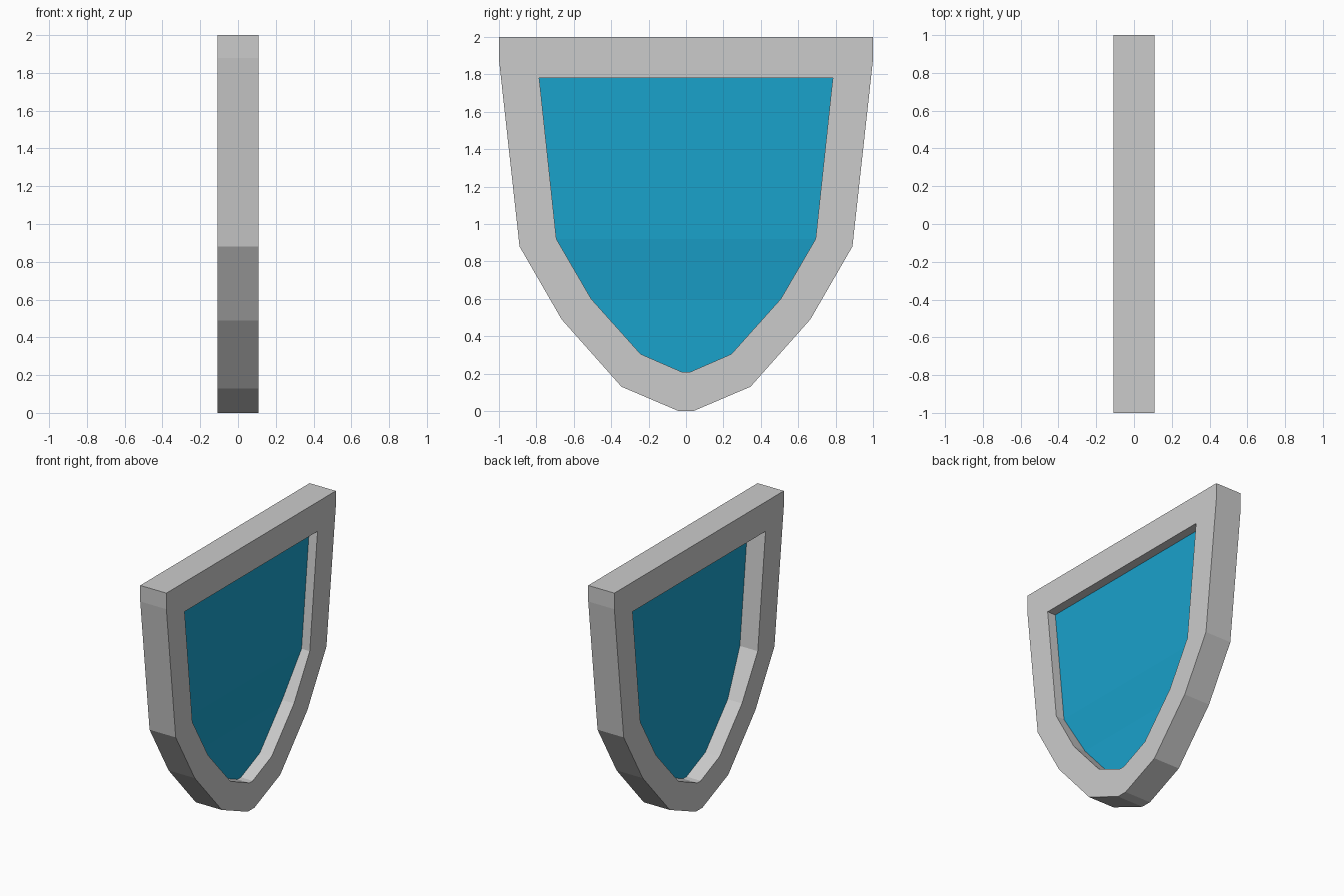
import bpy, bmesh

if "Cube" in bpy.data.objects:
    bpy.data.objects.remove(bpy.data.objects["Cube"])

T = 0.108  # half thickness of the frame

# Right-hand half profiles as (y, z), from top to bottom
OUTER = [(1.0, 2.0), (1.0, 1.88), (0.89, 0.88), (0.665, 0.49), (0.345, 0.13), (0.04, 0.0)]
INNER = [(0.785, 1.78), (0.776, 1.70), (0.693, 0.92), (0.507, 0.60), (0.243, 0.305), (0.02, 0.208)]
# Depth of the panel at each inner profile row (slight step in the lower part)
DEPTH = [0.04, 0.04, 0.04, 0.01, 0.01, 0.01]


def mirrored(half):
    """Close a half profile into a full symmetric loop."""
    return half + [(-y, z) for y, z in reversed(half)]


def finish(name, bm, color=None):
    me = bpy.data.meshes.new(name)
    bm.to_mesh(me)
    bm.free()
    ob = bpy.data.objects.new(name, me)
    bpy.context.collection.objects.link(ob)
    if color:
        mat = bpy.data.materials.new(name + "_blue")
        mat.diffuse_color = color
        mat.use_nodes = True
        mat.node_tree.nodes["Principled BSDF"].inputs["Base Color"].default_value = mat.diffuse_color
        me.materials.append(mat)
    return ob


# Frame: ring with a rectangular section, swept around the shield outline
bm = bmesh.new()
loops = [[bm.verts.new((x, y, z)) for y, z in mirrored(prof)]
         for prof, x in ((OUTER, T), (INNER, T), (INNER, -T), (OUTER, -T))]
n = len(loops[0])
for k in range(4):
    a, b = loops[k], loops[(k + 1) % 4]
    for i in range(n):
        j = (i + 1) % n
        bm.faces.new((a[i], a[j], b[j], b[i]))
bmesh.ops.recalc_face_normals(bm, faces=bm.faces)
finish("shield_frame", bm)

# Panel: thin sheet set inside the frame, one strip per profile row
bm = bmesh.new()
rows = [[bm.verts.new((x, s * y, z)) for s in (-1, 1)]
        for (y, z), x in zip(INNER, DEPTH)]
for (a, b), (c, d) in zip(rows, rows[1:]):
    bm.faces.new((a, c, d, b))
finish("shield_panel", bm, (0.01, 0.36, 0.60, 1.0))
